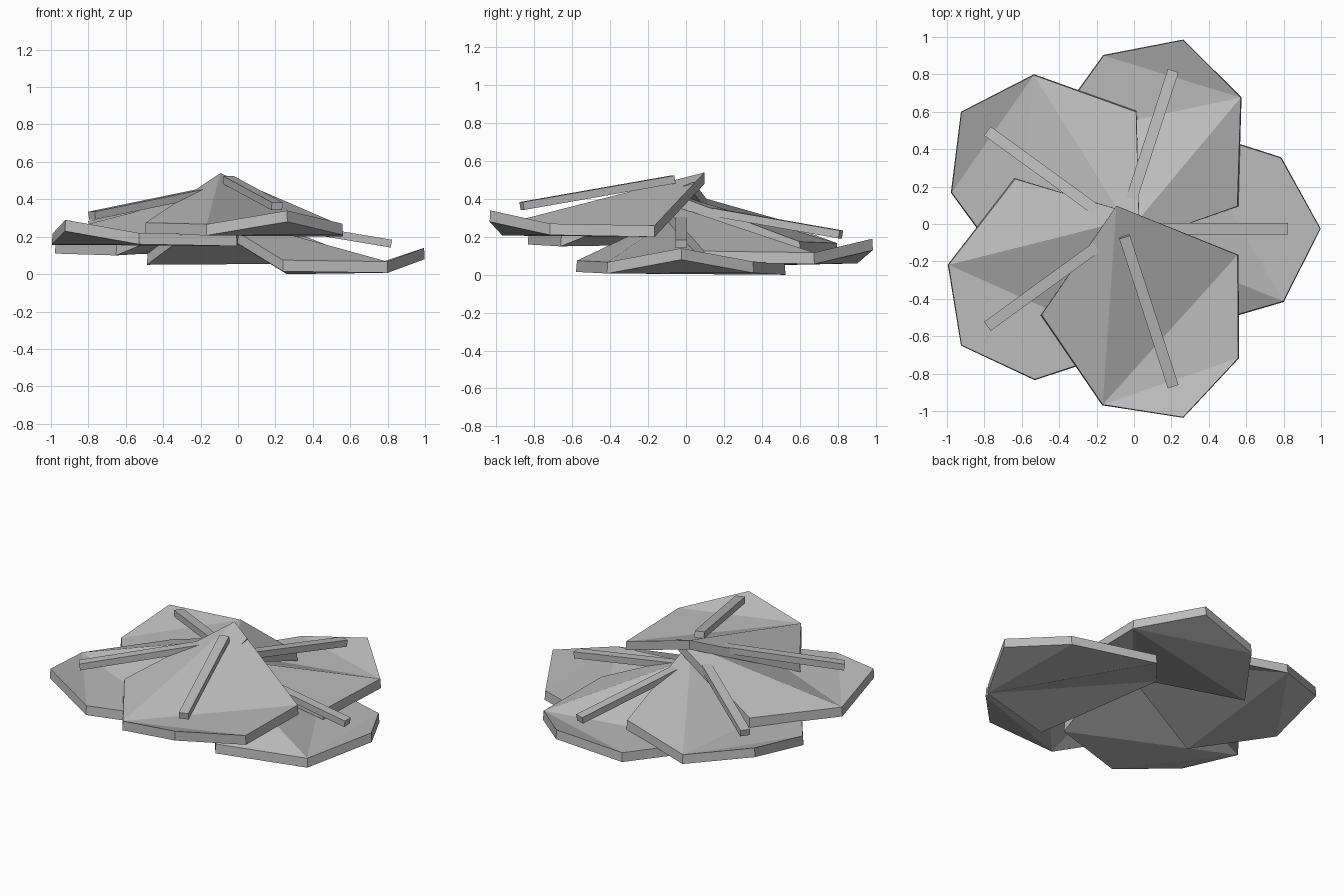
import bpy, math
from mathutils import Matrix, Vector

if "Cube" in bpy.data.objects:
    bpy.data.objects.remove(bpy.data.objects["Cube"])

grey = bpy.data.materials.new("plain grey")
grey.diffuse_color = (0.5, 0.5, 0.5, 1)
grey.use_nodes = True
grey.node_tree.nodes["Principled BSDF"].inputs["Base Color"].default_value = grey.diffuse_color

CENTRE = Vector((-0.065, -0.025, 0))
STEP = 0.05  # each petal sits a little higher than the last

# petal top outline: inner apex, left side, tip, right side
PETAL = [(-0.125, 0.01, 0.34), (0.325, 0.545, 0.06), (0.85, 0.378, 0.07),
         (1.06, 0.0, 0.14), (0.863, -0.388, 0.067), (0.305, -0.55, 0.075)]
FACETS = [(0, 5, 4), (0, 4, 1), (1, 4, 2), (2, 4, 3)]


def add_object(name, verts, faces, matrix):
    mesh = bpy.data.meshes.new(name)
    mesh.from_pydata([matrix @ Vector(v) for v in verts], [], faces)
    mesh.materials.append(grey)
    obj = bpy.data.objects.new(name, mesh)
    bpy.context.collection.objects.link(obj)
    return obj


def petal_slab():
    # faceted top, matching underside and a rim between them
    n = len(PETAL)
    verts = PETAL + [(x * 1.003, y * 1.01, z - 0.06) for x, y, z in PETAL]
    faces = FACETS + [tuple(v + n for v in reversed(f)) for f in FACETS]
    faces += [((k + 1) % n, k, k + n, (k + 1) % n + n) for k in range(n)]
    # outline runs clockwise, so the rim quads face outwards
    return verts, faces


def rib_box():
    # slim bar sloping down from the middle to the tip
    start, end = Vector((0.045, 0, 0.303)), Vector((0.885, 0, 0.163))
    along = (end - start).normalized()
    up = Vector((-along.z, 0, along.x)) * 0.021
    side = Vector((0, 0.03, 0))
    verts = [p + s * side + u * up for p in (start, end)
             for s, u in ((-1, -1), (1, -1), (1, 1), (-1, 1))]
    faces = [(3, 2, 1, 0), (4, 5, 6, 7), (1, 5, 4, 0), (2, 6, 5, 1),
             (3, 7, 6, 2), (0, 4, 7, 3)]
    return verts, faces


for i in range(5):
    m = Matrix.Translation(CENTRE + Vector((0, 0, STEP * i))) @ Matrix.Rotation(math.radians(72 * i), 4, 'Z')
    add_object(f"petal_{i + 1}", *petal_slab(), m)
    add_object(f"rib_{i + 1}", *rib_box(), m)
